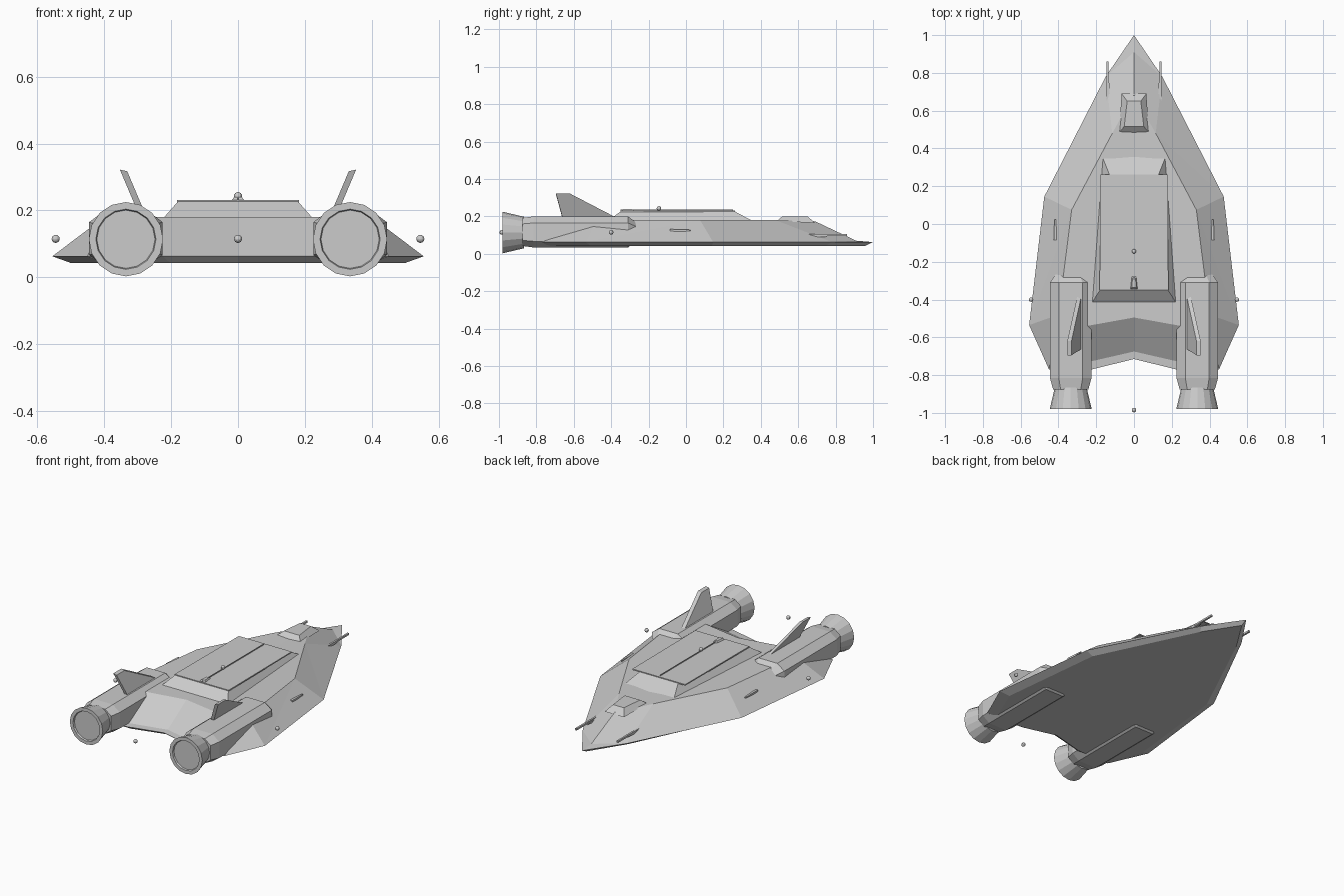
import bpy, bmesh, math
from mathutils import Vector

cube = bpy.data.objects.get("Cube")
if cube:
    bpy.data.objects.remove(cube, do_unlink=True)

grey = bpy.data.materials.new("hull_grey")
grey.use_nodes = True
grey.diffuse_color = (0.6, 0.6, 0.6, 1)
grey.node_tree.nodes["Principled BSDF"].inputs["Base Color"].default_value = (0.6, 0.6, 0.6, 1)


def finish(name, bm, mirror=False, closed=True):
    """Turn a bmesh into an object, optionally mirrored across x."""
    if closed:
        bmesh.ops.recalc_face_normals(bm, faces=bm.faces)
    me = bpy.data.meshes.new(name)
    bm.to_mesh(me)
    bm.free()
    me.materials.append(grey)
    ob = bpy.data.objects.new(name, me)
    bpy.context.collection.objects.link(ob)
    if mirror:
        mod = ob.modifiers.new("Mirror", "MIRROR")
        mod.use_clip = True
    return ob


def loft(name, rings, mirror=False):
    """Skin a list of equal-length rings of points and cap both ends."""
    bm = bmesh.new()
    vs = [[bm.verts.new(p) for p in r] for r in rings]
    n = len(vs[0])
    for a, b in zip(vs, vs[1:]):
        for i in range(n):
            j = (i + 1) % n
            bm.faces.new((a[i], a[j], b[j], b[i]))
    bm.faces.new(vs[0])
    bm.faces.new(vs[-1])
    return finish(name, bm, mirror)


def quad(front_x, front_y, back_x, back_y, front_z, back_z):
    """A symmetric trapezoid ring seen from above."""
    return [(-front_x, front_y, front_z), (front_x, front_y, front_z),
            (back_x, back_y, back_z), (-back_x, back_y, back_z)]


def box(name, centre, size, mirror=False, taper=1.0):
    """Box whose +y end is scaled by taper."""
    c, (sx, sy, sz) = Vector(centre), [s / 2 for s in size]
    rings = []
    for y, t in ((-sy, 1), (sy, taper)):
        rings.append([c + Vector((a * sx * t, y, b * sz * t))
                      for a, b in ((-1, -1), (1, -1), (1, 1), (-1, 1))])
    return loft(name, rings, mirror)


def ball(name, centre, mirror=False):
    bm = bmesh.new()
    bmesh.ops.create_uvsphere(bm, u_segments=12, v_segments=8, radius=0.012)
    bmesh.ops.translate(bm, verts=bm.verts, vec=centre)
    return finish(name, bm, mirror)


# Hull: half of a faceted wedge, mirrored
edge = [(0, 1), (.15, .78), (.475, .145), (.555, -.535), (.45, -.77), (.225, -.77), (0, -.715)]
deck = [(0, .69), (.115, .48), (.33, .075), (.40, -.48), (.25, -.54), (0, -.495)]
bm = bmesh.new()
e = [bm.verts.new((x, y, .063)) for x, y in edge]
b = [bm.verts.new((x * .9, y * .96, .043)) for x, y in edge]
d = [bm.verts.new((x, y, .18)) for x, y in deck]
d[0].co.z = .174
nose = bm.verts.new((0, .91, .07))
ledge_side = bm.verts.new((.24, -.73, .066))
ledge_mid = bm.verts.new((0, -.675, .066))
for f in ((e[0], e[1], nose), (nose, e[1], d[1], d[0]),
          (e[1], e[2], d[1]), (e[2], d[2], d[1]),
          (e[2], e[3], d[2]), (e[3], d[3], d[2]), (e[3], e[4], d[3]),
          (d[3], e[4], ledge_side), (d[3], ledge_side, d[4]),
          (d[4], ledge_side, ledge_mid, d[5]),
          (e[4], e[5], ledge_side), (ledge_side, e[5], e[6], ledge_mid),
          d, b):
    bm.faces.new(f)
for i in range(6):
    bm.faces.new((e[i], b[i], b[i + 1], e[i + 1]))
bmesh.ops.recalc_face_normals(bm, faces=bm.faces)
# The open half needs its normals checked against the underside
bm.faces.ensure_lookup_table()
under = min(bm.faces, key=lambda f: f.calc_center_median().z)
if under.normal.z > 0:
    bmesh.ops.reverse_faces(bm, faces=bm.faces)
finish("hull", bm, mirror=True, closed=False)

# Raised cabin block with roof plate and centre rail
loft("cabin_block", [quad(.168, .357, .225, -.42, .175, .175),
                     quad(.13, .262, .18, -.35, .226, .226)])
loft("roof_plate", [quad(.178, .262, .182, -.35, .224, .224),
                    quad(.178, .262, .182, -.35, .231, .231)])
box("roof_rail", (0, -.05, .232), (.003, .6, .01))

# Forward canopy
loft("canopy", [quad(.065, .69, .08, .485, .165, .175),
                quad(.036, .65, .052, .515, .2, .2)])

# Rooftop sensor
loft("roof_sensor", [quad(.012, -.275, .02, -.345, .229, .229),
                     quad(.008, -.29, .012, -.335, .24, .24)])

# Engine housings: octagonal tubes, tapered at both ends
CX, CZ = .335, .117


def octagon(y, sx, sz):
    half = [(.063, .083), (.11, .048), (.11, -.05), (.063, -.083)]
    pts = half + [(-x, z) for x, z in reversed(half)]
    return [(CX + x * sx, y, CZ + z * sz) for x, z in pts]


loft("engine_housing", [octagon(-.875, .85, .9), octagon(-.815, 1, 1),
                        octagon(-.31, 1, 1), octagon(-.265, .72, .6)], mirror=True)


# Exhaust nozzles: flared cones with a shallow recessed face
def circle(y, r):
    return [(CX + r * math.cos(math.tau * i / 16), y, .114 + r * math.sin(math.tau * i / 16))
            for i in range(16)]


loft("exhaust_nozzle", [circle(-.865, .084), circle(-.98, .111),
                        circle(-.98, .09), circle(-.97, .087)], mirror=True)

# Tail fins leaning outward
fin_side = [(.28, -.37, .19), (.335, -.62, .32), (.335, -.695, .32), (.28, -.66, .19)]
loft("tail_fin", [[(x - .004, y, z - .003) for x, y, z in fin_side],
                  [(x + .018, y, z + .002) for x, y, z in fin_side]], mirror=True)

# Nose guns and side blades
box("gun_barrel", (.14, .75, .101), (.011, .22, .011), mirror=True)
box("gun_base", (.137, .7, .095), (.022, .11, .016), mirror=True, taper=.5)
box("side_blade", (.417, -.03, .125), (.016, .11, .014), mirror=True, taper=.5)

# Small marker lights
ball("side_marker", (.545, -.4, .115), mirror=True)
ball("rear_marker", (0, -.985, .115))
ball("roof_marker", (0, -.145, .243))
